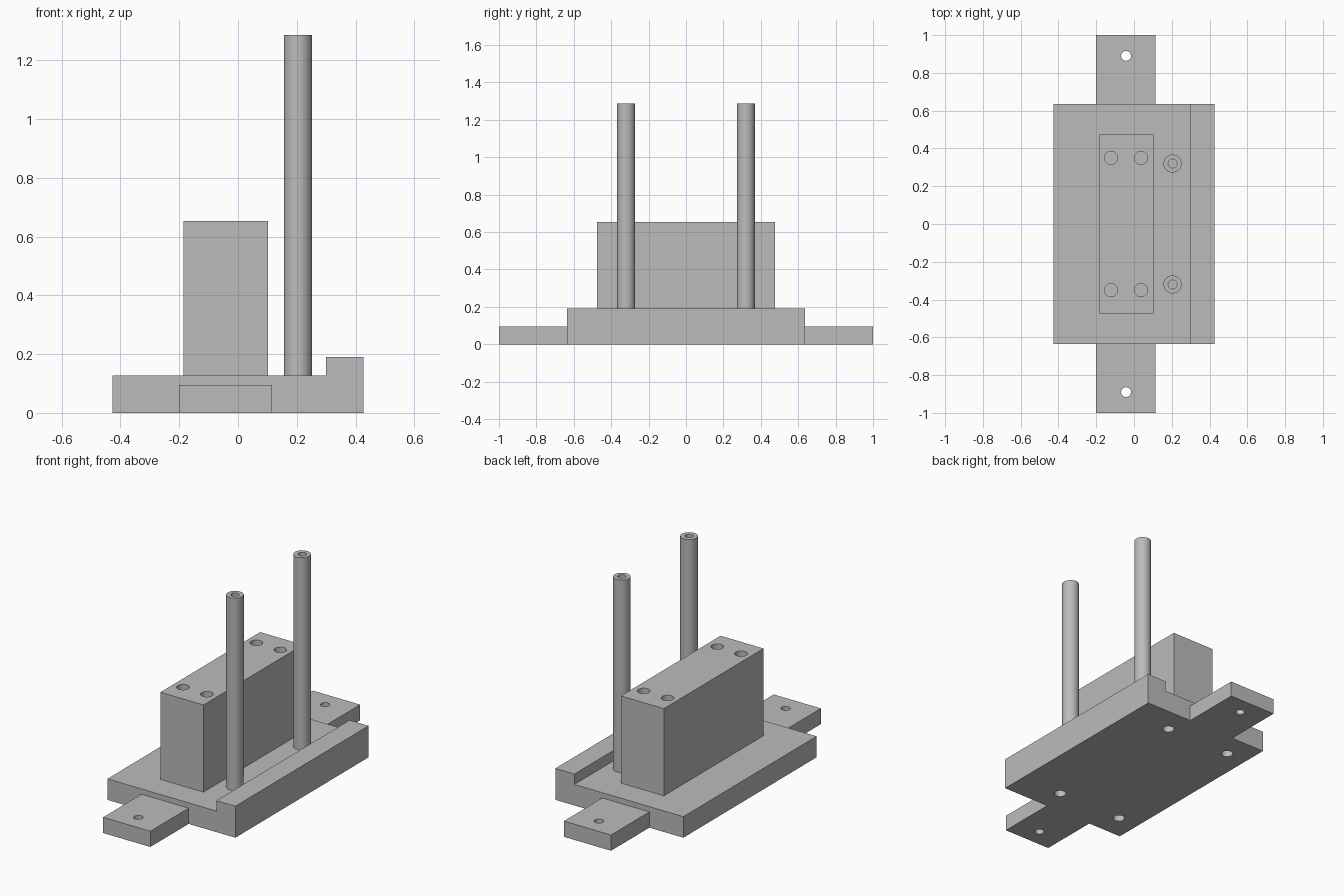
import bpy
import bmesh
import math
from mathutils import Matrix

cube = bpy.data.objects.get("Cube")
if cube:
    bpy.data.objects.remove(cube, do_unlink=True)

grey = bpy.data.materials.new("machined grey")
grey.use_nodes = True
colour = (0.5, 0.5, 0.5, 1)
grey.diffuse_color = colour
grey.node_tree.nodes["Principled BSDF"].inputs["Base Color"].default_value = colour


def finish(name, bm):
    bmesh.ops.recalc_face_normals(bm, faces=bm.faces)
    mesh = bpy.data.meshes.new(name)
    bm.to_mesh(mesh)
    bm.free()
    mesh.materials.append(grey)
    obj = bpy.data.objects.new(name, mesh)
    bpy.context.collection.objects.link(obj)
    return obj


def extrude(name, profile, y0, y1):
    """Sweep an (x, z) outline along y."""
    bm = bmesh.new()
    face = bm.faces.new([bm.verts.new((x, y0, z)) for x, z in profile])
    swept = bmesh.ops.extrude_face_region(bm, geom=[face])["geom"]
    verts = [v for v in swept if isinstance(v, bmesh.types.BMVert)]
    bmesh.ops.translate(bm, verts=verts, vec=(0, y1 - y0, 0))
    return finish(name, bm)


def box(name, x0, x1, y0, y1, z0, z1):
    return extrude(name, [(x0, z0), (x1, z0), (x1, z1), (x0, z1)], y0, y1)


def cylinders(name, centres, radius, z0, z1):
    bm = bmesh.new()
    for x, y in centres:
        bmesh.ops.create_cone(bm, cap_ends=True, segments=48,
                              radius1=radius, radius2=radius, depth=z1 - z0,
                              matrix=Matrix.Translation((x, y, (z0 + z1) / 2)))
    return finish(name, bm)


def activate(obj):
    bpy.ops.object.select_all(action="DESELECT")
    obj.select_set(True)
    bpy.context.view_layer.objects.active = obj


def drill(obj, centres, radius, z0, z1):
    """Cut round holes, then discard the cutter."""
    cutter = cylinders("hole_cutter", centres, radius, z0, z1)
    cutter.hide_render = True
    mod = obj.modifiers.new("holes", "BOOLEAN")
    mod.operation = "DIFFERENCE"
    mod.solver = "EXACT"
    mod.object = cutter
    activate(obj)
    bpy.ops.object.modifier_apply(modifier=mod.name)
    bpy.data.objects.remove(cutter, do_unlink=True)


def smooth(obj):
    activate(obj)
    bpy.ops.object.shade_smooth_by_angle(angle=math.radians(30))


def grid(xs, y):
    return [(x, s * y) for x in xs for s in (-1, 1)]


# Base plate with a raised rail along its left edge and blind holes below
left, right, deck, rail = 0.427, -0.427, 0.127, 0.19
base = extrude("base_plate", [(right, 0), (left, 0), (left, rail), (0.3, rail),
                              (0.3, deck), (right, deck)], -0.635, 0.635)
drill(base, grid((-0.29, 0.147), 0.48), 0.033, -0.05, 0.1)
smooth(base)

# Mounting tabs with through holes
for name, s in (("front_tab", -1), ("back_tab", 1)):
    y0, y1 = sorted((s * 0.635, s))
    tab = box(name, -0.2, 0.115, y0, y1, 0, 0.095)
    drill(tab, [(-0.042, s * 0.89)], 0.026, -0.05, 0.15)
    smooth(tab)

# Central block with four blind holes in its top
block = box("centre_block", -0.185, 0.102, -0.475, 0.475, deck, 0.653)
drill(block, grid((-0.122, 0.037), 0.35), 0.035, 0.5, 0.7)
smooth(block)

# Guide posts with bored ends
for name, s in (("front_post", -1), ("back_post", 1)):
    post = cylinders(name, [(0.204, s * 0.32)], 0.048, deck, 1.287)
    drill(post, [(0.204, s * 0.32)], 0.023, 1.15, 1.35)
    smooth(post)
